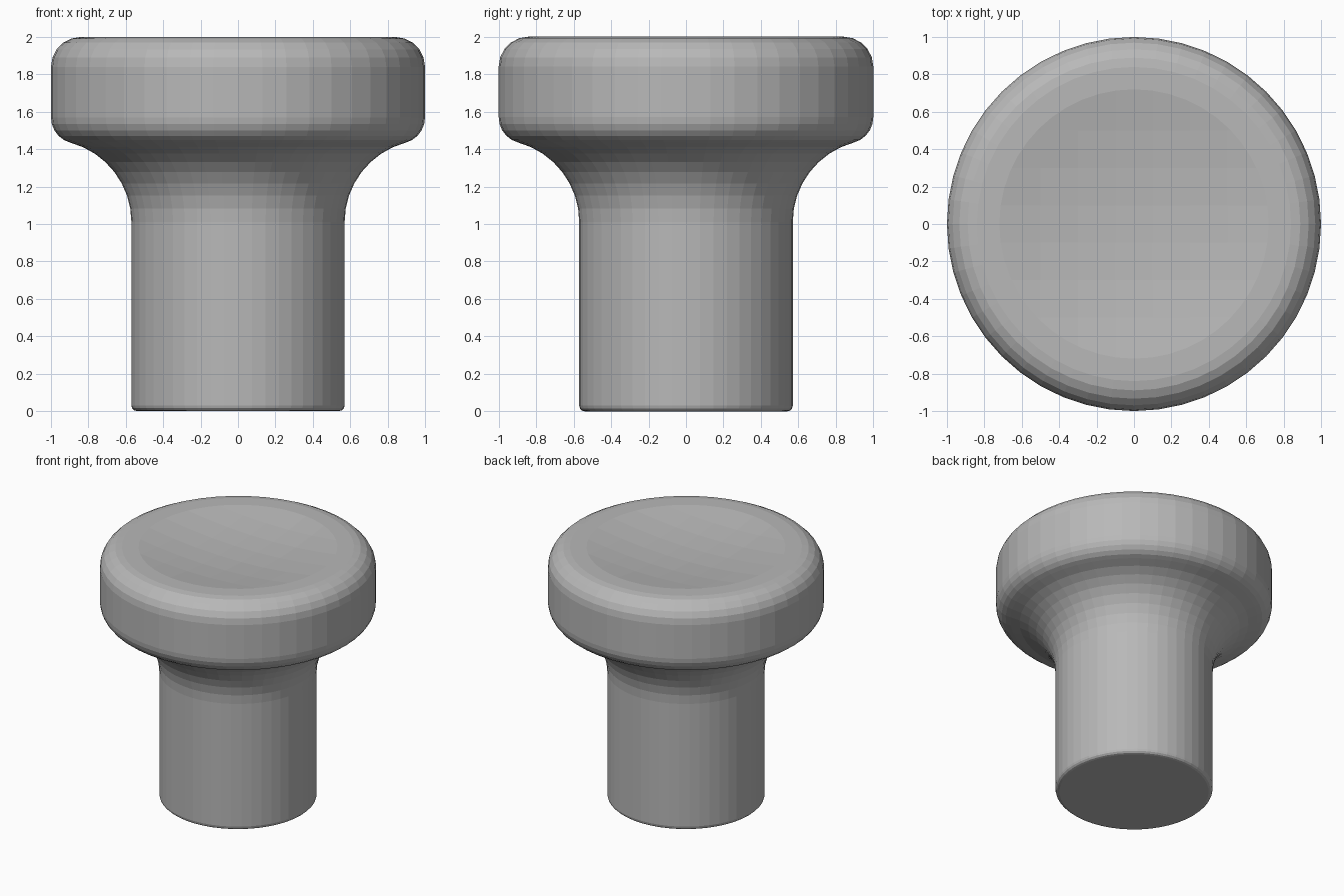
import bpy, bmesh
from math import sin, cos, radians, pi, sqrt
from mathutils import Vector

if "Cube" in bpy.data.objects:
    bpy.data.objects.remove(bpy.data.objects["Cube"])

SIDES = 48


def arc(cx, cz, r, a0, a1, n):
    """Profile points (radius, height) along an arc, angles in degrees."""
    return [(cx + r * cos(radians(a0 + (a1 - a0) * i / n)),
             cz + r * sin(radians(a0 + (a1 - a0) * i / n))) for i in range(n + 1)]


# Flat base, stem, flared neck, rounded head, flat rim
dish_r, dish_depth = 0.72, 0.06
profile = [(0, 0)]
profile += arc(0.54, 0.03, 0.03, -90, 0, 3)
profile += arc(1.01, 1.01, 0.44, 180, 105, 8)
profile += arc(0.86, 1.57, 0.14, -75, 0, 5)[1:]
profile += arc(0.84, 1.84, 0.16, 0, 90, 5)
profile += [(dish_r, 2)]

# Spin the profile around z
bm = bmesh.new()
verts = [bm.verts.new((r, 0, z)) for r, z in profile]
edges = [bm.edges.new(pair) for pair in zip(verts, verts[1:])]
bmesh.ops.spin(bm, geom=verts + edges, cent=(0, 0, 0), axis=(0, 0, 1),
               angle=2 * pi, steps=SIDES, use_duplicate=False)
bmesh.ops.remove_doubles(bm, verts=bm.verts, dist=1e-4)

# Shallow spherical dish: fill the rim, slice into strips, sink onto the sphere
rim = [e for e in bm.edges if e.is_boundary]
dish = bmesh.ops.contextual_create(bm, geom=rim)["faces"]
for axis in (Vector((0, 1, 0)), Vector((1, 0, 0))):
    for k in (-0.5, -0.3, -0.1, 0.1, 0.3, 0.5):
        geom = list({g for f in dish for g in (f, *f.edges, *f.verts)})
        cut = bmesh.ops.bisect_plane(bm, geom=geom, dist=1e-5,
                                     plane_co=axis * k, plane_no=axis)["geom"]
        dish = [g for g in cut if isinstance(g, bmesh.types.BMFace)]
ball = (dish_r ** 2 + dish_depth ** 2) / (2 * dish_depth)
for v in {v for f in dish for v in f.verts}:
    r = v.co.xy.length
    if r < dish_r - 0.01:
        v.co.z = 2 - dish_depth + ball - sqrt(ball ** 2 - r ** 2)
bmesh.ops.recalc_face_normals(bm, faces=bm.faces)

mesh = bpy.data.meshes.new("knob")
bm.to_mesh(mesh)
bm.free()
knob = bpy.data.objects.new("knob", mesh)
bpy.context.collection.objects.link(knob)

# Dark grey finish
grey = bpy.data.materials.new("dark_grey")
grey.diffuse_color = (0.48, 0.48, 0.48, 1)
grey.use_nodes = True
grey.node_tree.nodes["Principled BSDF"].inputs["Base Color"].default_value = grey.diffuse_color
mesh.materials.append(grey)
